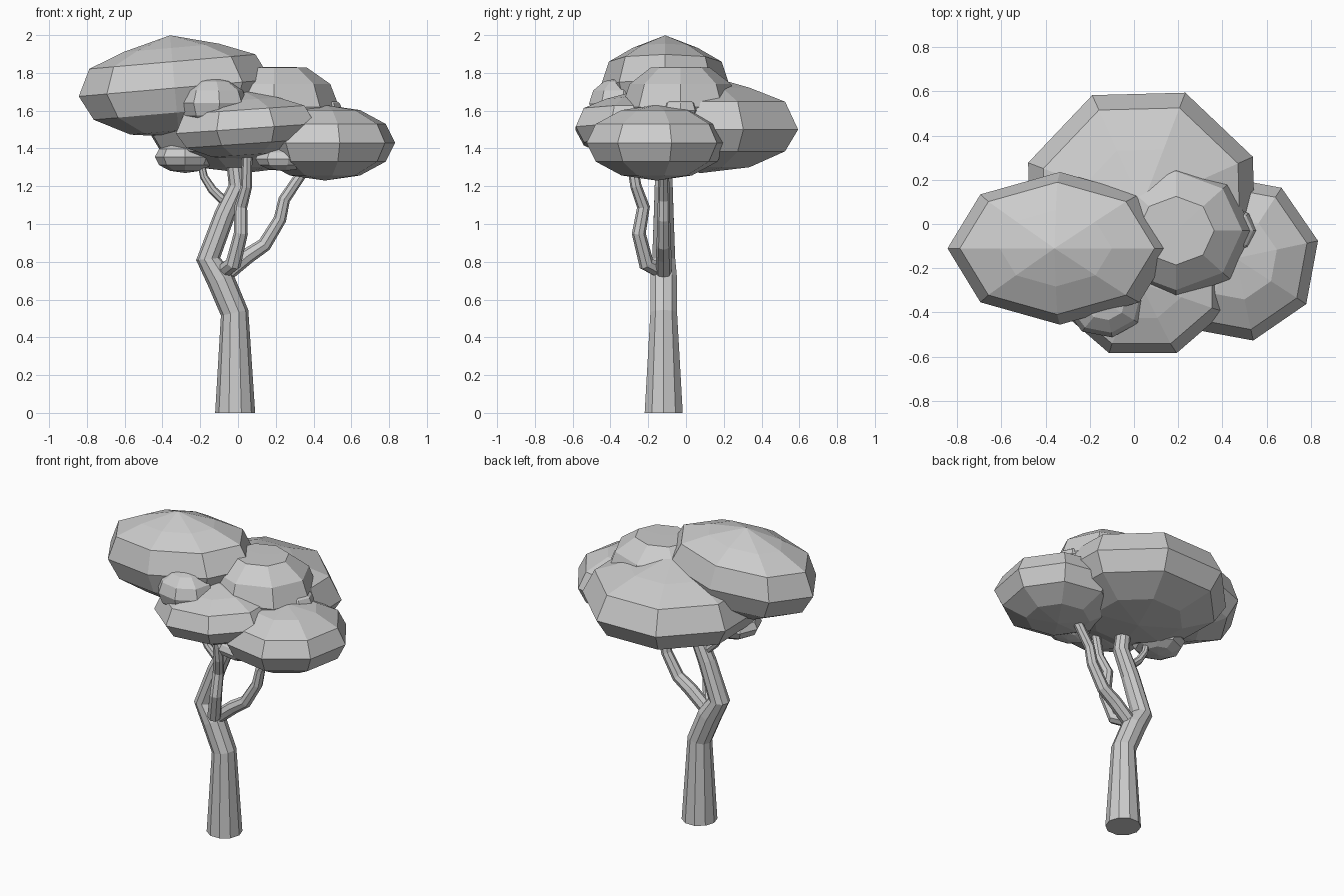
import bpy, bmesh, math
from mathutils import Vector, Matrix

if "Cube" in bpy.data.objects:
    bpy.data.objects.remove(bpy.data.objects["Cube"])


def finish(bm, name):
    bmesh.ops.recalc_face_normals(bm, faces=bm.faces)
    me = bpy.data.meshes.new(name)
    bm.to_mesh(me)
    bm.free()
    ob = bpy.data.objects.new(name, me)
    bpy.context.collection.objects.link(ob)
    return ob


def limb(name, pts, sides):
    """Faceted tapering tube through (x, y, z, radius) points."""
    bm = bmesh.new()
    pos = [Vector(p[:3]) for p in pts]
    rings = []
    for i, p in enumerate(pos):
        d = Vector((0, 0, 0))
        if i > 0:
            d += (p - pos[i - 1]).normalized()
        if i < len(pos) - 1:
            d += (pos[i + 1] - p).normalized()
        if i == 0 and p.z == 0:
            d = Vector((0, 0, 1))
        q = Vector((0, 0, 1)).rotation_difference(d)
        ring = []
        for k in range(sides):
            a = 2 * math.pi * k / sides
            ring.append(bm.verts.new(p + q @ Vector((math.cos(a), math.sin(a), 0)) * pts[i][3]))
        rings.append(ring)
    for a, b in zip(rings, rings[1:]):
        for k in range(sides):
            n = (k + 1) % sides
            bm.faces.new((a[k], a[n], b[n], b[k]))
    bm.faces.new(rings[0])
    bm.faces.new(rings[-1])
    return finish(bm, name)


def clump(name, centre, radii, turn=0, tilt=0, flat=1.0, peak=1.0, under=1.0):
    """Squashed eight-sided foliage ball. flat levels the crown, peak > 1
    makes it more conical, under scales the lower half."""
    bm = bmesh.new()
    bmesh.ops.create_uvsphere(bm, u_segments=8, v_segments=6, radius=1)
    bmesh.ops.rotate(bm, verts=bm.verts, matrix=Matrix.Rotation(math.radians(turn), 3, 'Z'))
    for v in bm.verts:
        z = v.co.z
        if z > .6:
            z = min(z, 1) ** peak
        v.co.z = min(z, flat) if z > 0 else z * under
    bmesh.ops.scale(bm, verts=bm.verts, vec=radii)
    bmesh.ops.rotate(bm, verts=bm.verts, matrix=Matrix.Rotation(math.radians(tilt), 3, 'Y'))
    bmesh.ops.translate(bm, verts=bm.verts, vec=centre)
    return finish(bm, name)


# Trunk bending left, then back to the middle
Y = -0.118
limb("trunk", [(-.015, Y, 0, .106), (-.018, Y, .53, .074), (-.092, Y, .705, .074),
               (-.158, Y, .815, .064), (-.07, Y, 1.05, .055), (0, Y, 1.2, .05),
               (-.03, Y, 1.42, .042)], 10)

# Branches
limb("right_branch", [(-.07, Y, .73, .042), (.05, Y, .83, .042), (.14, Y, .89, .038),
                      (.222, Y, 1.025, .034), (.245, Y, 1.13, .031), (.36, Y, 1.3, .028)], 8)
limb("front_branch", [(-.08, -.13, .75, .042), (-.025, -.21, .79, .042), (.015, -.25, .95, .037),
                      (.015, -.225, 1.09, .034), (.045, -.265, 1.2, .03), (.05, -.3, 1.4, .026)], 8)
limb("left_twig", [(-.05, Y, 1.1, .026), (-.135, Y, 1.18, .024),
                   (-.18, Y, 1.25, .021), (-.2, Y, 1.34, .019)], 8)

# Foliage clumps
clump("left_crown", (-.335, -.11, 1.72), (.51, .345, .28), tilt=-5, peak=1.9, under=.93)
clump("back_crown", (.035, .08, 1.5), (.55, .55, .295), turn=24, peak=2, under=.78)
clump("upper_right_crown", (.19, -.03, 1.62), (.345, .31, .242), flat=.87)
clump("right_crown", (.46, -.155, 1.43), (.38, .38, .2), turn=12)
clump("front_crown", (.04, -.265, 1.505), (.4, .345, .2), turn=22.5, tilt=-4, peak=1.9, under=.8)
clump("front_ball", (-.13, -.355, 1.64), (.183, .16, .133), turn=10)
clump("lower_left_ball", (-.28, -.11, 1.355), (.16, .16, .085))
clump("lower_front_ball", (.24, -.33, 1.345), (.15, .11, .065), turn=10)
clump("inner_right_ball", (.43, -.03, 1.6), (.125, .11, .08))
